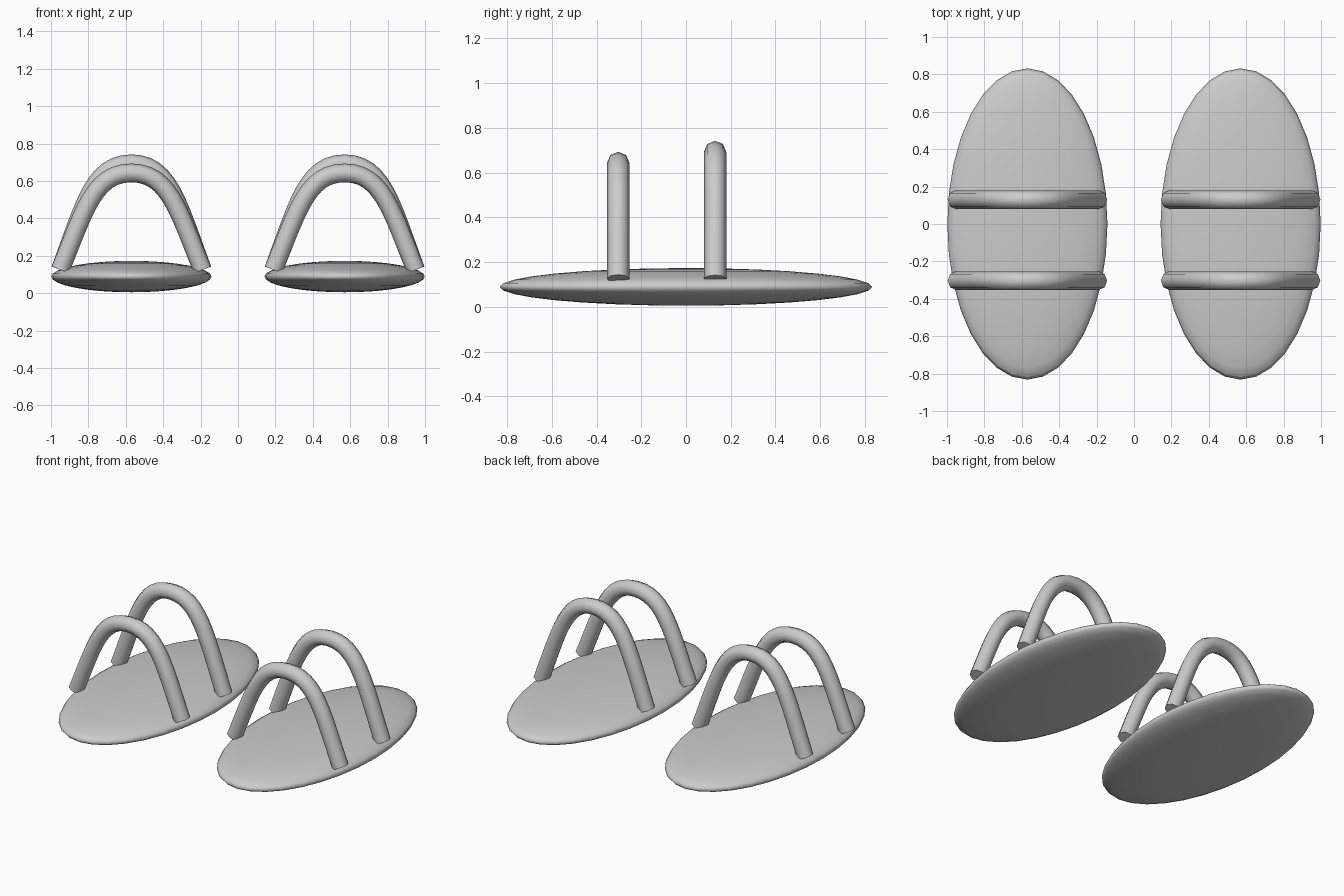
import bpy
import math

cube = bpy.data.objects.get("Cube")
if cube:
    bpy.data.objects.remove(cube, do_unlink=True)

grey = bpy.data.materials.new("plain grey")
grey.use_nodes = True
colour = (0.6, 0.6, 0.6, 1)
grey.diffuse_color = colour
grey.node_tree.nodes["Principled BSDF"].inputs["Base Color"].default_value = colour


def finish(obj, name):
    obj.name = name
    obj.data.materials.append(grey)
    bpy.ops.object.select_all(action='DESELECT')
    obj.select_set(True)
    bpy.context.view_layer.objects.active = obj


def sole(name, x):
    # Flattened oval footbed
    bpy.ops.mesh.primitive_uv_sphere_add(segments=32, ring_count=16, radius=1,
                                         location=(x, 0, 0.089))
    obj = bpy.context.object
    obj.scale = (0.428, 0.832, 0.084)
    finish(obj, name)
    bpy.ops.object.transform_apply(location=False, rotation=False, scale=True)
    bpy.ops.object.shade_smooth()


def strap(name, x, y, top):
    # Round tube arching over the footbed
    curve = bpy.data.curves.new(name, 'CURVE')
    curve.dimensions = '3D'
    curve.bevel_depth = 0.05
    curve.bevel_resolution = 2
    curve.resolution_u = 12
    curve.use_fill_caps = True
    spline = curve.splines.new('BEZIER')
    spline.bezier_points.add(2)
    rise = top - 0.125
    shape = [(-0.38, 0, 0.13, 0.62 * rise),
             (0, rise, 0.2, 0),
             (0.38, 0, 0.13, -0.62 * rise)]
    for point, (px, pz, hx, hz) in zip(spline.bezier_points, shape):
        point.handle_left_type = point.handle_right_type = 'FREE'
        point.co = (px, 0, pz)
        point.handle_left = (px - hx, 0, pz - hz)
        point.handle_right = (px + hx, 0, pz + hz)
    obj = bpy.data.objects.new(name, curve)
    bpy.context.collection.objects.link(obj)
    obj.location = (x, y, 0.125)
    finish(obj, name)
    bpy.ops.object.convert(target='MESH')
    bpy.ops.object.shade_smooth_by_angle(angle=math.radians(50))


# A matching pair, each with a low front strap and a taller back strap
for side, x in (("left", 0.57), ("right", -0.57)):
    sole(side + "_sole", x)
    strap(side + "_front_strap", x, -0.303, 0.643)
    strap(side + "_back_strap", x, 0.13, 0.692)
